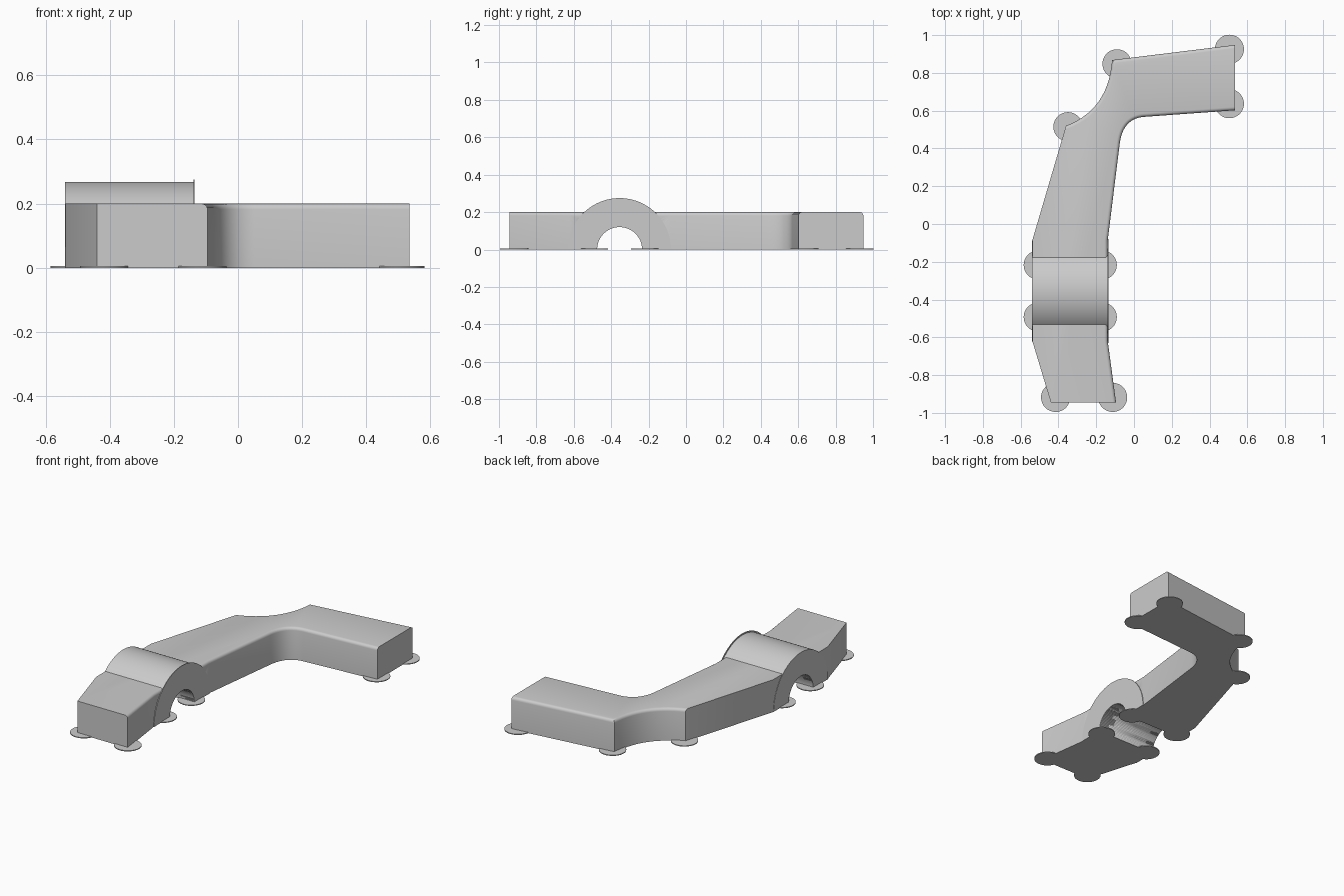
import bpy, bmesh, math
from mathutils import Vector

if "Cube" in bpy.data.objects:
    bpy.data.objects.remove(bpy.data.objects["Cube"], do_unlink=True)

grey = bpy.data.materials.new("plain grey")
grey.use_nodes = True
GREY = (0.6, 0.6, 0.6, 1)
grey.diffuse_color = GREY
grey.node_tree.nodes["Principled BSDF"].inputs["Base Color"].default_value = GREY

HEIGHT = 0.2
PIPE_Y = -0.355
LEFT, RIGHT = -0.54, -0.137


def finish(bm, name):
    """Turn a bmesh into a shaded object."""
    bmesh.ops.recalc_face_normals(bm, faces=bm.faces)
    mesh = bpy.data.meshes.new(name)
    bm.to_mesh(mesh)
    bm.free()
    obj = bpy.data.objects.new(name, mesh)
    bpy.context.collection.objects.link(obj)
    mesh.materials.append(grey)
    bpy.ops.object.select_all(action="DESELECT")
    obj.select_set(True)
    bpy.context.view_layer.objects.active = obj
    bpy.ops.object.shade_smooth_by_angle(angle=math.radians(35))
    return obj


def extrude(points, vector):
    """Solid from a planar outline."""
    bm = bmesh.new()
    face = bm.faces.new([bm.verts.new(p) for p in points])
    result = bmesh.ops.extrude_face_region(bm, geom=[face], use_keep_orig=True)
    moved = [g for g in result["geom"] if isinstance(g, bmesh.types.BMVert)]
    bmesh.ops.translate(bm, verts=moved, vec=vector)
    return bm


def curve(start, control, end, steps=14):
    """Quadratic curve between two outline points."""
    a, b, c = Vector(start), Vector(control), Vector(end)
    return [tuple(a.lerp(b, t).lerp(b.lerp(c, t), t))
            for t in (i / steps for i in range(steps + 1))]


def arc(radius, start, end, x, steps=48):
    """Arc around the pipe axis, in the plane at x."""
    angles = (start + (end - start) * i / steps for i in range(steps + 1))
    return [(x, PIPE_Y + radius * math.cos(a), radius * math.sin(a)) for a in angles]


# Bent body: outline as rounded side, back side and straight left side
inner = ([(-0.095, -0.945), (-0.139, -0.62), (-0.139, -0.085)]
         + curve((-0.075, 0.43), (-0.057, 0.557), (0.05, 0.567)) + [(0.535, 0.602)])
back = [(0.535, 0.948)] + curve((-0.116, 0.868), (-0.135, 0.605), (-0.36, 0.52))
left = [(-0.538, -0.085), (-0.538, -0.62), (-0.44, -0.945)]
outline = inner + back + left
bm = extrude([(x, y, 0) for x, y in outline], (0, 0, HEIGHT))

# Round the top edges along the inner and back sides
rounded = [pair for side in (inner, back) for pair in zip(side, side[1:])]
middles = [Vector((*((Vector(a) + Vector(b)) / 2), HEIGHT)) for a, b in rounded]
edges = [e for e in bm.edges
         if any(((e.verts[0].co + e.verts[1].co) / 2 - m).length < 1e-4 for m in middles)]
bmesh.ops.bevel(bm, geom=edges, offset=0.018, segments=4, profile=0.5, affect="EDGES")
body = finish(bm, "body")

# Pipe tunnel cut through the body
cutter = finish(extrude(arc(0.12, -math.pi, math.pi * 0.98, -1, 95), (2, 0, 0)), "tunnel_cutter")
cutter.hide_render = True
cut = body.modifiers.new("tunnel", "BOOLEAN")
cut.operation = "DIFFERENCE"
cut.solver = "EXACT"
cut.object = cutter
bpy.context.view_layer.objects.active = body
bpy.ops.object.modifier_apply(modifier=cut.name)
bpy.data.objects.remove(cutter, do_unlink=True)


# Half-ring saddle over the pipe, with a thin rim at one end
def half_ring(name, radius, x, width):
    ring = arc(radius, 0, math.pi, x) + arc(0.12, math.pi, 0, x)
    return finish(extrude(ring, (width, 0, 0)), name)


half_ring("saddle", 0.267, LEFT, RIGHT - LEFT)
half_ring("saddle_rim", 0.275, RIGHT - 0.002, 0.004)

# Thin round pads under the corners
pads = [(-0.415, -0.918), (-0.113, -0.918), (-0.35, 0.515), (-0.09, 0.848),
        (0.505, 0.925), (0.505, 0.637)]
pads += [(x, PIPE_Y + dy) for x in (-0.507, -0.168) for dy in (-0.138, 0.138)]
for i, (x, y) in enumerate(pads):
    bm = bmesh.new()
    bmesh.ops.create_cone(bm, cap_ends=True, segments=48, radius1=0.077, radius2=0.077, depth=0.005)
    bmesh.ops.translate(bm, verts=bm.verts, vec=(x, y, 0.0025))
    finish(bm, f"corner_pad_{i + 1}")
